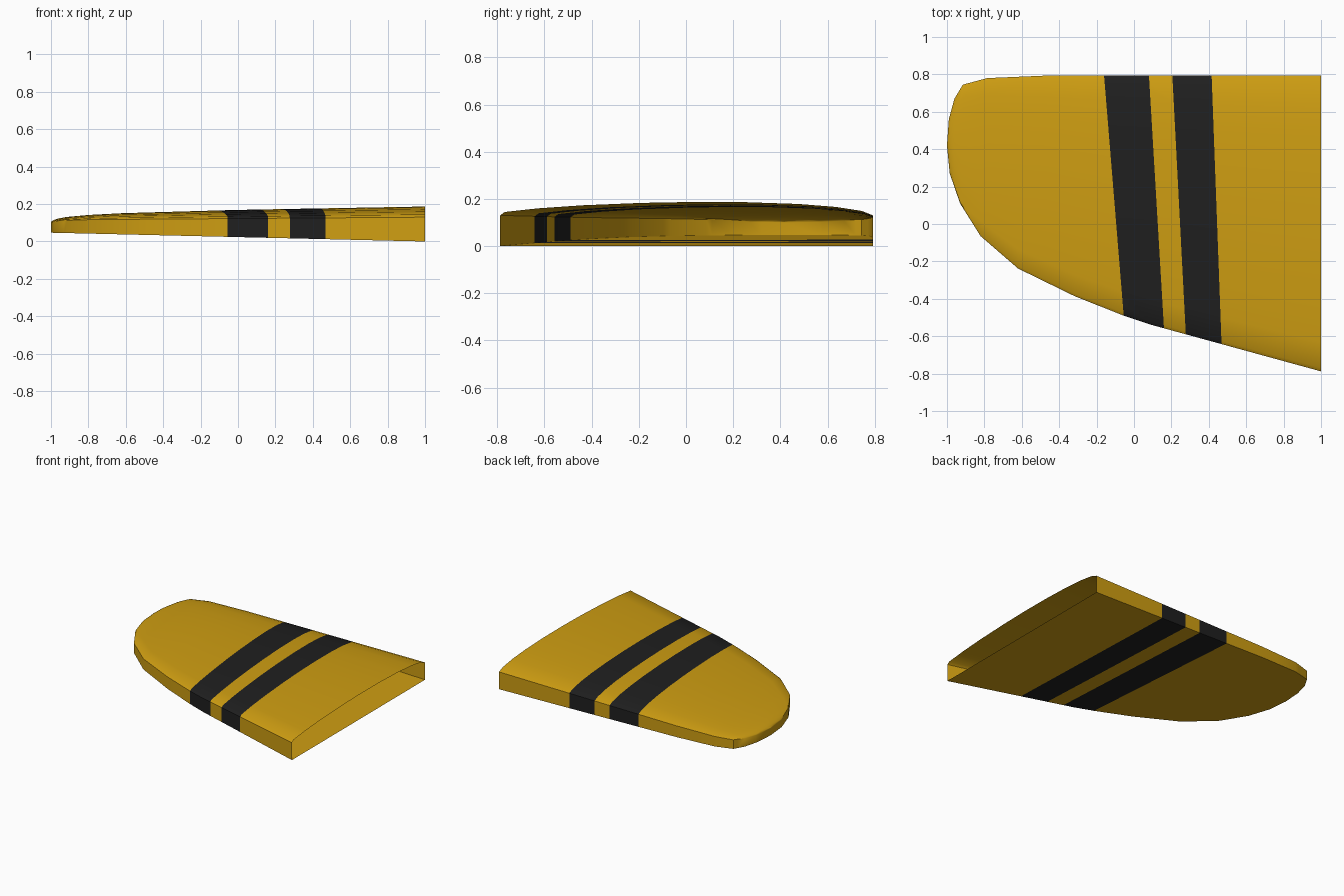
import bpy, bmesh
from mathutils import Vector

if "Cube" in bpy.data.objects:
    bpy.data.objects.remove(bpy.data.objects["Cube"])


def material(name, color):
    m = bpy.data.materials.new(name)
    m.diffuse_color = (*color, 1)
    m.use_nodes = True
    m.node_tree.nodes["Principled BSDF"].inputs["Base Color"].default_value = m.diffuse_color
    return m


def lerp_table(table, x):
    """Piecewise linear lookup in a sorted list of (x, value)."""
    for (x0, v0), (x1, v1) in zip(table, table[1:]):
        if x <= x1:
            return v0 + (v1 - v0) * (x - x0) / (x1 - x0)
    return table[-1][1]


# Plan outline (x, y) and heights (x, z) along the span, tip to root
FRONT = [(-1, .42), (-.985, .27), (-.93, .11), (-.82, -.065), (-.62, -.238),
         (-.315, -.387), (-.06, -.488), (.085, -.537), (1, -.788)]
BACK = [(-1, .42), (-.99, .56), (-.96, .67), (-.915, .745), (-.785, .78),
        (-.48, .793), (1, .793)]
CROWN = [(-1, .105), (-.985, .115), (-.96, .123), (-.9, .134), (-.7, .149),
         (0, .169), (1, .187)]
WALL = [(-1, .1), (-.93, .112), (-.785, .117), (1, .13)]
BOTTOM = [(-1, .047), (1, 0)]
# Chordwise shape of the upper skin (fraction of chord, fraction of bulge)
ARC = [(0, 0), (.012, .25), (.1, .52), (.22, .75), (.38, .93), (.52, 1),
       (.66, .98), (.8, .85), (.9, .63), (.97, .33), (1, 0)]
# Stripe edges: (x at rear edge, x at front edge, y at front edge)
STRIPES = [(-.16, -.055, -.49), (.08, .16, -.555),
           (.205, .277, -.59), (.415, .468, -.64)]


def section(bm, x):
    y0, y1 = lerp_table(FRONT, x), lerp_table(BACK, x)
    zb, zw, zt = (lerp_table(t, x) for t in (BOTTOM, WALL, CROWN))
    pts = [(y0, zb)]
    pts += [(y0 + (y1 - y0) * t, zw + (zt - zw) * h) for t, h in ARC]
    pts += [(y1, zb)]
    return [bm.verts.new((x, y, z)) for y, z in pts]


# Hollow wing shell, open at the root
bm = bmesh.new()
stations = sorted({x for t in (FRONT, BACK) for x, _ in t} | {.4, .7})
rings = [section(bm, x) for x in stations]
for a, b in zip(rings, rings[1:]):
    n = len(a)
    for i in range(n):
        j = (i + 1) % n
        bm.faces.new((a[i], b[i], b[j], a[j]))
bmesh.ops.remove_doubles(bm, verts=bm.verts, dist=.0005)
bmesh.ops.recalc_face_normals(bm, faces=bm.faces)
bm.faces.ensure_lookup_table()
lowest = min(bm.faces, key=lambda f: f.calc_center_median().z)
if lowest.normal.z > 0:
    bmesh.ops.reverse_faces(bm, faces=bm.faces)

# Cut the slanted stripe edges into the skin
for xr, xf, yf in STRIPES:
    normal = Vector((.793 - yf, xf - xr, 0)).normalized()
    bmesh.ops.bisect_plane(bm, geom=bm.verts[:] + bm.edges[:] + bm.faces[:],
                           dist=.00001, plane_co=(xr, .793, 0), plane_no=normal)

# Colour the faces lying between stripe edges
for f in bm.faces:
    c = f.calc_center_median()
    passed = sum(c.x > xr + (xf - xr) * (.793 - c.y) / (.793 - yf)
                 for xr, xf, yf in STRIPES)
    f.material_index = passed % 2

mesh = bpy.data.meshes.new("wing_shell")
bm.to_mesh(mesh)
bm.free()
mesh.materials.append(material("golden yellow", (.62, .34, .006)))
mesh.materials.append(material("stripe black", (.014, .014, .014)))
wing = bpy.data.objects.new("wing_shell", mesh)
bpy.context.collection.objects.link(wing)
bpy.context.view_layer.objects.active = wing
wing.select_set(True)
bpy.ops.object.shade_smooth_by_angle(angle=.6)
